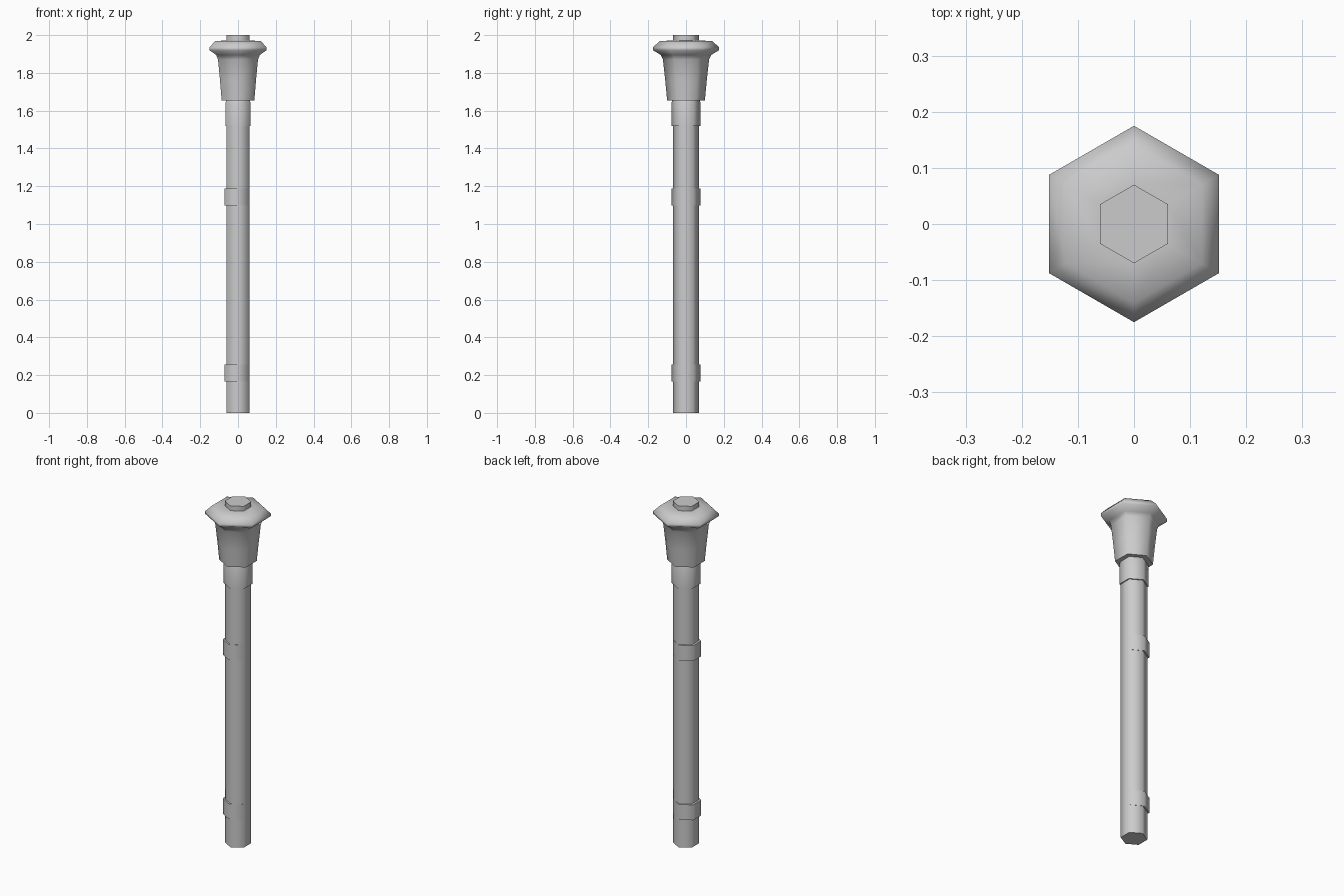
import bpy, bmesh, math

if "Cube" in bpy.data.objects:
    bpy.data.objects.remove(bpy.data.objects["Cube"])

SIDES = 6


def hex_loft(name, profile, cx=0.0):
    """Stack six-sided rings (radius, z), points along y, and cap both ends."""
    bm = bmesh.new()
    rings = []
    for r, z in profile:
        rings.append([bm.verts.new((cx + r * math.cos(math.pi / 2 + i * math.tau / SIDES),
                                    r * math.sin(math.pi / 2 + i * math.tau / SIDES), z))
                      for i in range(SIDES)])
    for a, b in zip(rings, rings[1:]):
        for i in range(SIDES):
            j = (i + 1) % SIDES
            bm.faces.new((a[i], a[j], b[j], b[i]))
    bm.faces.new(rings[0][::-1])
    bm.faces.new(rings[-1])
    bmesh.ops.recalc_face_normals(bm, faces=bm.faces)
    mesh = bpy.data.meshes.new(name)
    bm.to_mesh(mesh)
    bm.free()
    obj = bpy.data.objects.new(name, mesh)
    bpy.context.collection.objects.link(obj)
    bpy.ops.object.select_all(action='DESELECT')
    obj.select_set(True)
    bpy.context.view_layer.objects.active = obj
    bpy.ops.object.shade_smooth_by_angle(angle=math.radians(65))
    return obj


# Long shaft running through the head
hex_loft("shaft", [(0.07, 0.0), (0.07, 2.0)])

# Bands, set slightly towards -x so they merge with the shaft on +x
for name, z0, z1 in (("lower_band", 0.165, 0.255), ("middle_band", 1.097, 1.188)):
    hex_loft(name, [(0.0755, z0), (0.0755, z1)], cx=-0.007)

# Collar under the head
hex_loft("collar", [(0.077, 1.52), (0.077, 1.64), (0.072, 1.655)])

# Flared head with overhanging rim
hex_loft("head", [(0.100, 1.655), (0.110, 1.76), (0.122, 1.87), (0.133, 1.895),
                  (0.175, 1.92), (0.175, 1.935), (0.14, 1.968), (0.07, 1.972)])
